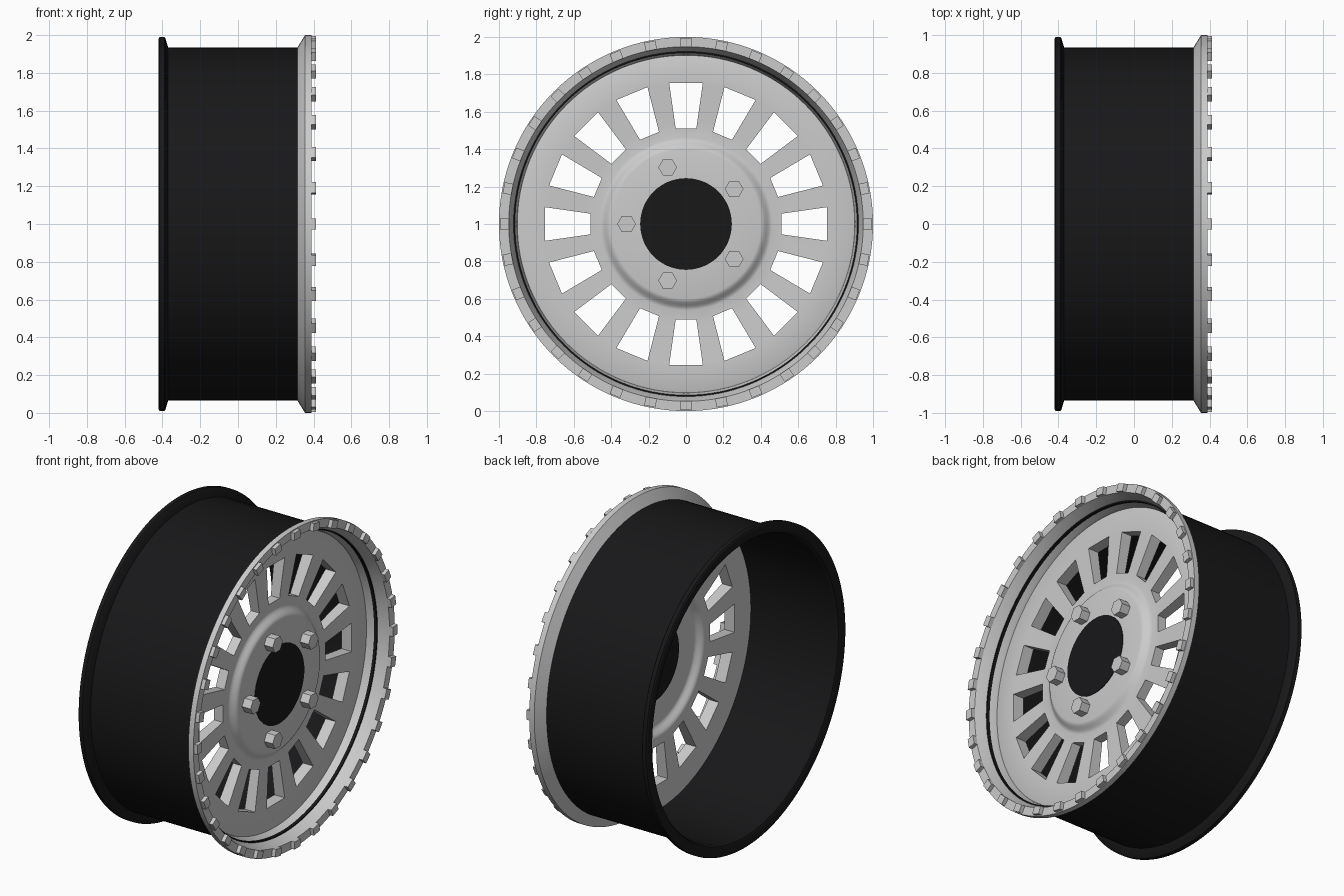
import bpy, bmesh, math
from mathutils import Matrix

if "Cube" in bpy.data.objects:
    bpy.data.objects.remove(bpy.data.objects["Cube"])

TAU = 2 * math.pi
black = bpy.data.materials.new("black_paint")
black.diffuse_color = (0.009, 0.009, 0.01, 1)
black.use_nodes = True
black.node_tree.nodes["Principled BSDF"].inputs["Base Color"].default_value = black.diffuse_color


def finish(name, bm, mat=None, smooth=False):
    bmesh.ops.recalc_face_normals(bm, faces=bm.faces)
    me = bpy.data.meshes.new(name)
    bm.to_mesh(me)
    bm.free()
    ob = bpy.data.objects.new(name, me)
    ob.location.z = 1
    bpy.context.collection.objects.link(ob)
    if mat:
        me.materials.append(mat)
    if smooth:
        shade(ob)
    return ob


def shade(ob):
    bpy.ops.object.select_all(action='DESELECT')
    ob.select_set(True)
    bpy.context.view_layer.objects.active = ob
    bpy.ops.object.shade_smooth_by_angle(angle=math.radians(30))


def spin(angle):
    return Matrix.Rotation(angle, 4, 'X')


def lathe(name, profile, mat=None, n=128, smooth=True):
    """Revolve a closed (x, radius) profile around the wheel axis."""
    bm = bmesh.new()
    rings = [[bm.verts.new((x, r * math.cos(TAU * i / n), r * math.sin(TAU * i / n)))
              for x, r in profile] for i in range(n)]
    m = len(profile)
    for i in range(n):
        a, b = rings[i], rings[(i + 1) % n]
        for j in range(m):
            k = (j + 1) % m
            bm.faces.new((a[j], a[k], b[k], b[j]))
    return finish(name, bm, mat, smooth)


def prism(bm, outline, x0, x1, matrix):
    """Extrude a (y, z) outline from x0 to x1."""
    lo = [bm.verts.new(matrix @ Matrix.Translation((x0, y, z)).translation) for y, z in outline]
    hi = [bm.verts.new(matrix @ Matrix.Translation((x1, y, z)).translation) for y, z in outline]
    bm.faces.new(lo[::-1])
    bm.faces.new(hi)
    n = len(outline)
    for i in range(n):
        j = (i + 1) % n
        bm.faces.new((lo[i], lo[j], hi[j], hi[i]))


# Black barrel with a rolled rear flange
lathe("barrel", [(0.325, 0.935), (-0.37, 0.935), (-0.385, 0.985), (-0.39, 0.99),
                 (-0.415, 0.99), (-0.42, 0.982), (-0.42, 0.945), (-0.412, 0.925),
                 (-0.395, 0.915), (0.325, 0.915)], black)

# Outer clamp ring with sloped inner wall
lathe("outer_ring", [(0.315, 0.935), (0.355, 1.0), (0.39, 1.0), (0.39, 0.948),
                     (0.375, 0.942), (0.28, 0.905), (0.262, 0.902), (0.262, 0.89),
                     (0.24, 0.89), (0.24, 0.93)])

# Dished face with a smooth raised hub
dome = [(0.035 * (0.5 - 0.5 * math.cos(math.pi * t / 6)), 0.46 - 0.06 * t / 6) for t in range(7)]
front = [(0.265, 0.892), (0.262, 0.75), (0.252, 0.55)] + [(0.25 + h, r) for h, r in dome]
back = [(0.19 + h, r) for h, r in dome[::-1]] + [(0.19, 0.75), (0.19, 0.916), (0.255, 0.916)]
disc = lathe("wheel_face", front + [(0.287, 0.23), (0.225, 0.23)] + back, smooth=False)

# Sixteen tapered windows cut through the face
bm = bmesh.new()
for i in range(16):
    prism(bm, [(0.51, -0.055), (0.755, -0.09), (0.755, 0.09), (0.51, 0.055)],
          0.1, 0.4, spin(TAU * i / 16))
cutter = finish("window_cutter", bm)
cutter.hide_render = True
mod = disc.modifiers.new("windows", 'BOOLEAN')
mod.object = cutter
mod.solver = 'EXACT'
bpy.context.view_layer.objects.active = disc
bpy.ops.object.modifier_apply(modifier=mod.name)
bpy.data.objects.remove(cutter)
shade(disc)

# Black centre cap
bm = bmesh.new()
prism(bm, [(0.245 * math.cos(TAU * i / 64), 0.245 * math.sin(TAU * i / 64)) for i in range(64)],
      0.22, 0.29, Matrix())
finish("centre_cap", bm, black, True)

# Five hexagonal lug nuts
bm = bmesh.new()
hexagon = [(0.05 * math.cos(TAU * i / 6), 0.05 * math.sin(TAU * i / 6)) for i in range(6)]
for i in range(5):
    a = math.pi + TAU * i / 5
    prism(bm, hexagon, 0.26, 0.345,
          Matrix.Translation((0, 0.318 * math.cos(a), 0.318 * math.sin(a))))
finish("lug_nuts", bm)

# Thirty-two ring bolt blocks
bm = bmesh.new()
for i in range(32):
    prism(bm, [(0.947, -0.03), (0.994, -0.03), (0.994, 0.03), (0.947, 0.03)],
          0.38, 0.414, spin(TAU * i / 32))
finish("ring_bolts", bm)
